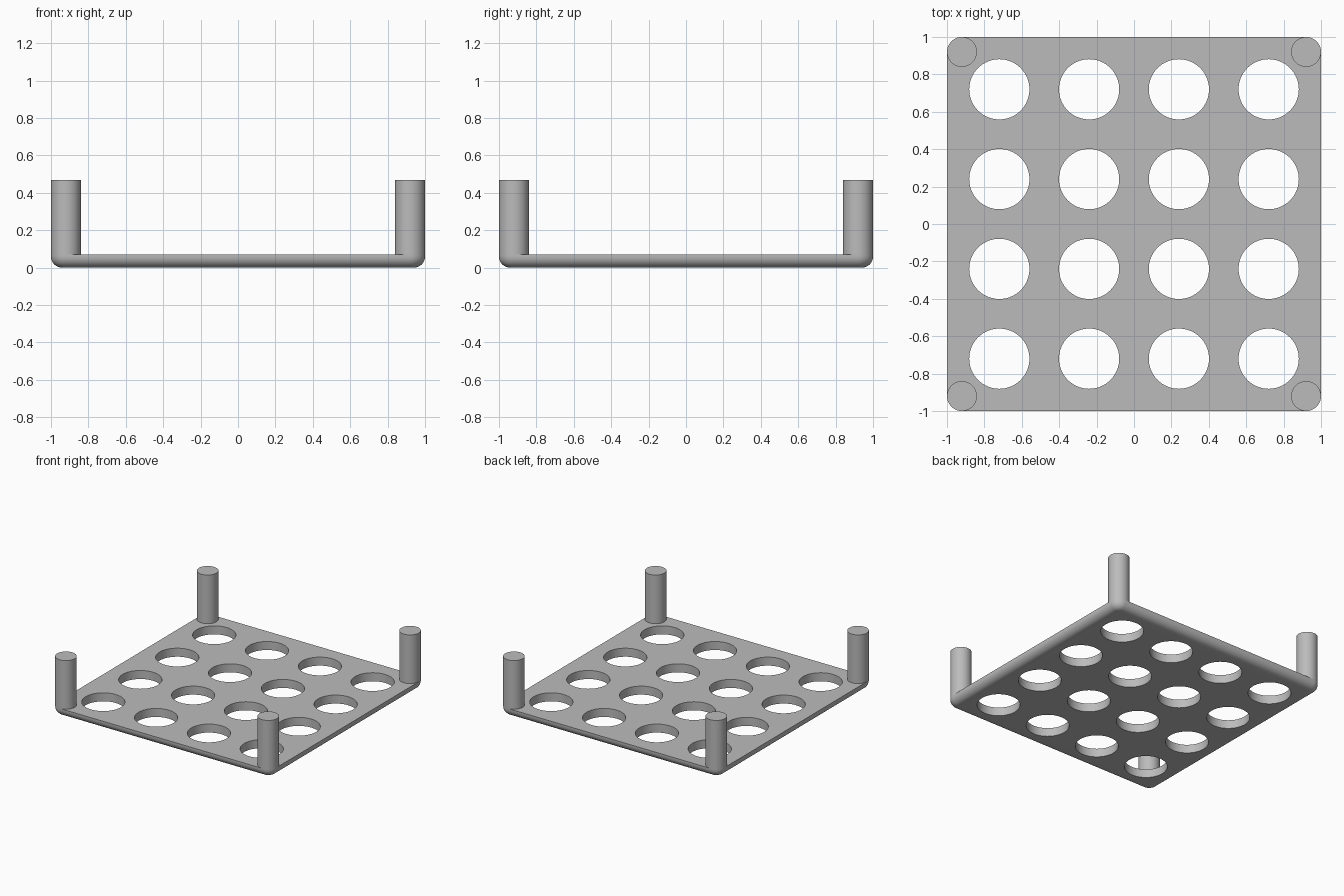
import bpy, bmesh
from math import cos, sin, pi, radians

cube = bpy.data.objects.get("Cube")
if cube:
    bpy.data.objects.remove(cube, do_unlink=True)

THICK, POST_R, TOP = 0.07, 0.08, 0.47
FILLET = 0.06
HOLE_R, PITCH = 0.161, 0.48

grey = bpy.data.materials.new("plain grey")
grey.use_nodes = True
colour = (0.5, 0.5, 0.5, 1)
grey.diffuse_color = colour
grey.node_tree.nodes["Principled BSDF"].inputs["Base Color"].default_value = colour


def add_object(name, bm):
    bmesh.ops.recalc_face_normals(bm, faces=bm.faces)
    mesh = bpy.data.meshes.new(name)
    bm.to_mesh(mesh)
    bm.free()
    mesh.materials.append(grey)
    obj = bpy.data.objects.new(name, mesh)
    bpy.context.collection.objects.link(obj)
    return obj


def activate(obj):
    bpy.ops.object.select_all(action="DESELECT")
    obj.select_set(True)
    bpy.context.view_layer.objects.active = obj


def smooth(obj):
    activate(obj)
    bpy.ops.object.shade_smooth_by_angle(angle=radians(35))


def rounded_square(bm, inset, z, steps=12):
    """Ring of vertices around a square with rounded corners."""
    centre, r = 1 - POST_R, POST_R - inset
    ring = []
    for k, (sx, sy) in enumerate([(1, 1), (-1, 1), (-1, -1), (1, -1)]):
        for i in range(steps + 1):
            a = (k + i / steps) * pi / 2
            ring.append(bm.verts.new((sx * centre + r * cos(a), sy * centre + r * sin(a), z)))
    return ring


def cylinder(bm, x, y, r, z0, z1, sides):
    made = bmesh.ops.create_cone(bm, cap_ends=True, segments=sides,
                                 radius1=r, radius2=r, depth=z1 - z0)
    bmesh.ops.translate(bm, verts=made["verts"], vec=(x, y, (z0 + z1) / 2))


# Tray plate: rounded square with a filleted lower edge
bm = bmesh.new()
rings = [rounded_square(bm, 0, THICK)]
for i in range(9):
    a = i / 8 * pi / 2
    rings.append(rounded_square(bm, FILLET * (1 - cos(a)), FILLET * (1 - sin(a))))
for upper, lower in zip(rings, rings[1:]):
    for i in range(len(upper)):
        j = (i + 1) % len(upper)
        bm.faces.new((upper[i], upper[j], lower[j], lower[i]))
bm.faces.new(rings[0])
bm.faces.new(rings[-1])
plate = add_object("tray_plate", bm)

# Four by four grid of round holes
bm = bmesh.new()
for i in range(4):
    for j in range(4):
        cylinder(bm, (i - 1.5) * PITCH, (j - 1.5) * PITCH, HOLE_R, -0.1, 0.2, 64)
cutter = add_object("hole_cutter", bm)
cutter.hide_render = True
cut = plate.modifiers.new("holes", "BOOLEAN")
cut.operation, cut.object, cut.solver = "DIFFERENCE", cutter, "EXACT"
activate(plate)
bpy.ops.object.modifier_apply(modifier=cut.name)
bpy.data.objects.remove(cutter, do_unlink=True)
smooth(plate)

# Corner posts
for depth, sy in (("front", -1), ("back", 1)):
    for side, sx in (("left", 1), ("right", -1)):
        bm = bmesh.new()
        c = 1 - POST_R
        cylinder(bm, sx * c, sy * c, POST_R, THICK, TOP, 48)
        smooth(add_object(f"{depth}_{side}_post", bm))
